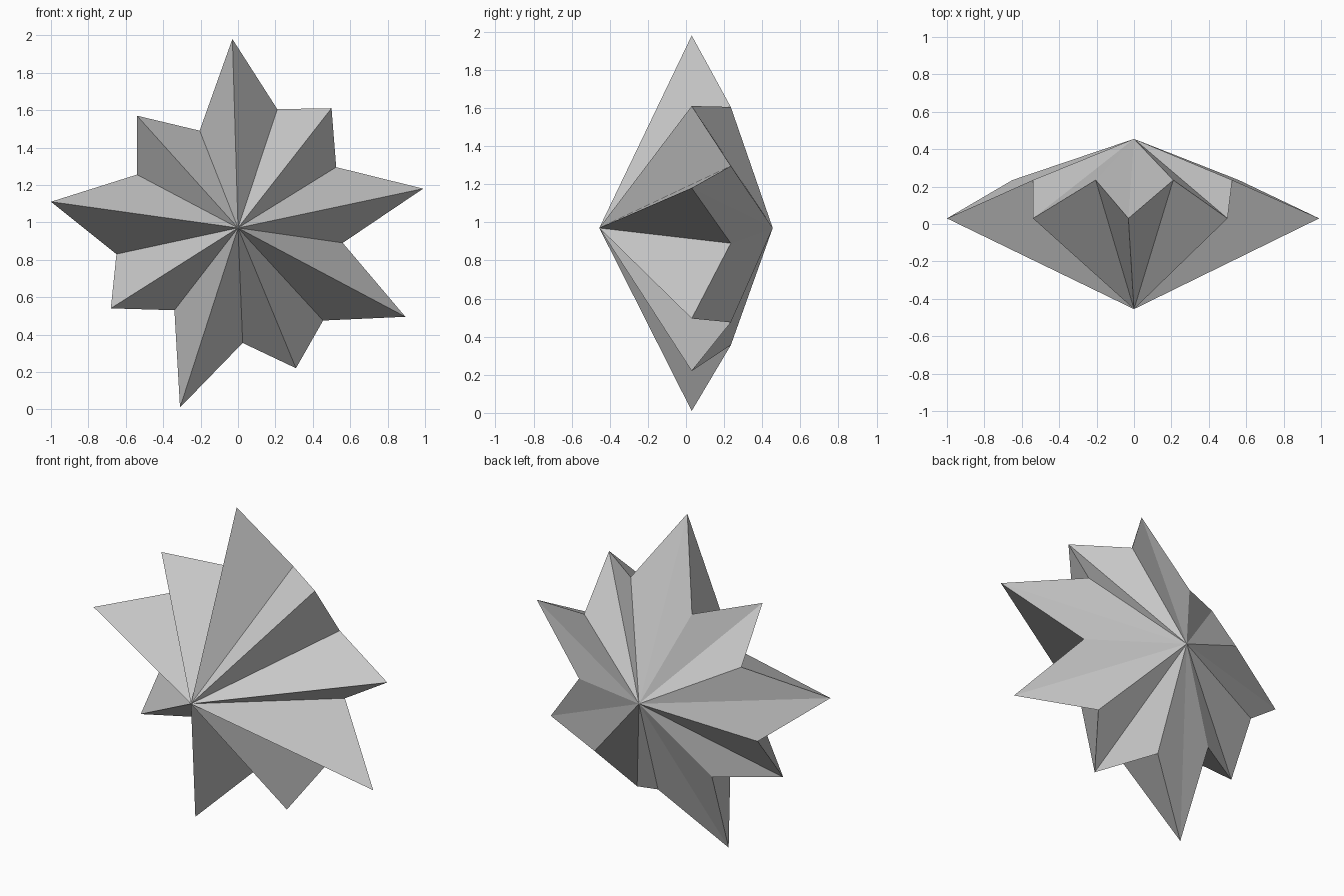
import bpy, bmesh

if "Cube" in bpy.data.objects:
    bpy.data.objects.remove(bpy.data.objects["Cube"])

# Star outline seen from the front, as (x, z), clockwise from the top point
tips = [(-0.03, 1.98), (0.5, 1.61), (0.99, 1.18), (0.895, 0.495), (0.31, 0.22),
        (-0.31, 0.01), (-0.68, 0.54), (-1.0, 1.11), (-0.54, 1.57)]
valleys = [(0.21, 1.605), (0.525, 1.295), (0.56, 0.89), (0.455, 0.475), (0.025, 0.355),
           (-0.34, 0.53), (-0.65, 0.83), (-0.54, 1.255), (-0.205, 1.49)]
TIP_Y, VALLEY_Y = 0.03, 0.235
DEPTH, CENTRE_Z = 0.455, 0.97

grey = bpy.data.materials.new("light_grey")
grey.diffuse_color = (0.6, 0.6, 0.6, 1)
grey.use_nodes = True
grey.node_tree.nodes["Principled BSDF"].inputs["Base Color"].default_value = grey.diffuse_color

bm = bmesh.new()

# Zigzag rim: points forward, valleys set back
rim = []
for (tx, tz), (vx, vz) in zip(tips, valleys):
    rim.append(bm.verts.new((tx, TIP_Y, tz)))
    rim.append(bm.verts.new((vx, VALLEY_Y, vz)))

# Front and back facets fan out from the two apexes
front = bm.verts.new((0, -DEPTH, CENTRE_Z))
back = bm.verts.new((0, DEPTH, CENTRE_Z))
for a, b in zip(rim, rim[1:] + rim[:1]):
    bm.faces.new((front, b, a))
    bm.faces.new((back, a, b))
bmesh.ops.recalc_face_normals(bm, faces=bm.faces)

mesh = bpy.data.meshes.new("star")
bm.to_mesh(mesh)
bm.free()
mesh.materials.append(grey)
star = bpy.data.objects.new("star", mesh)
bpy.context.collection.objects.link(star)
